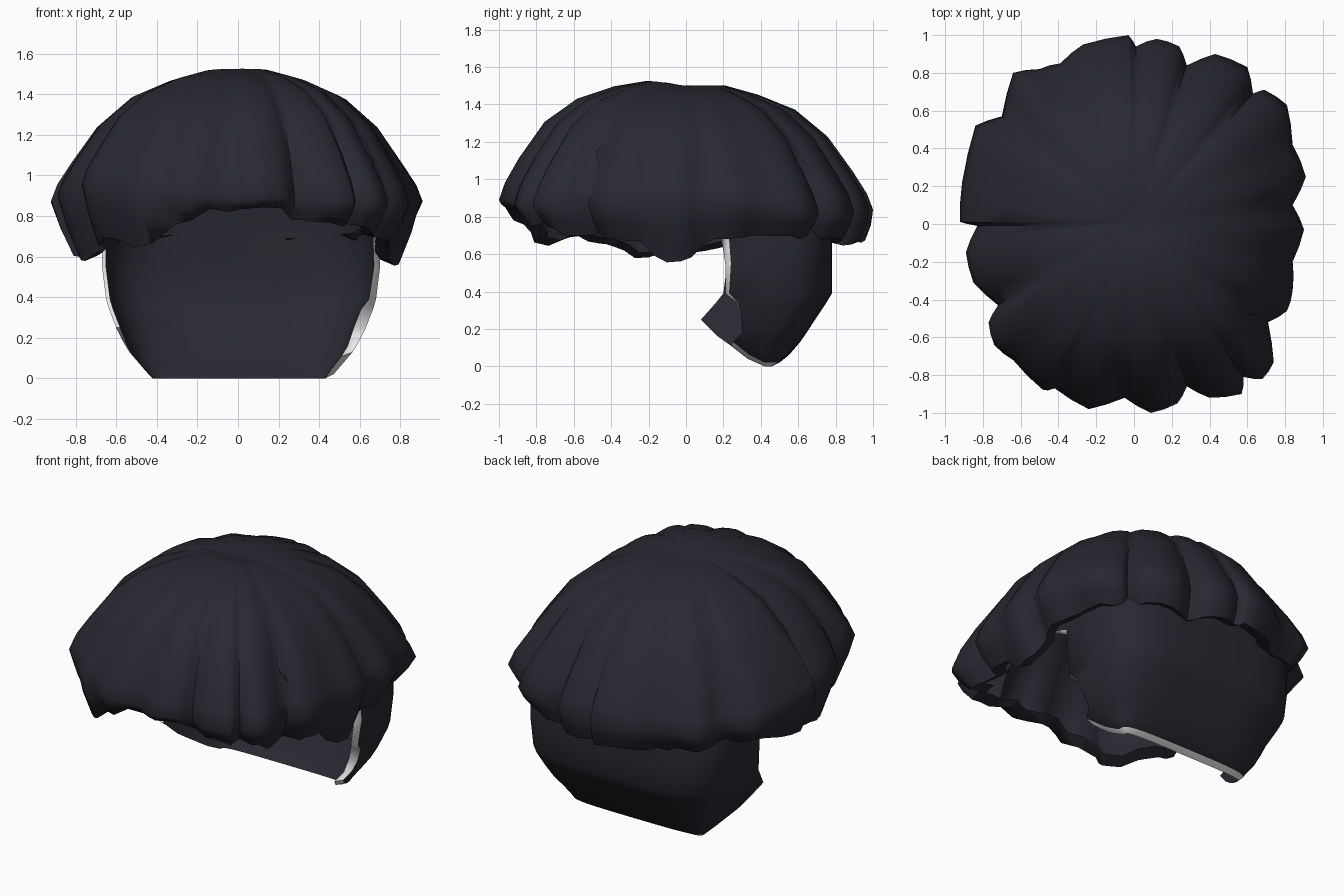
import bpy, bmesh, math, random

if "Cube" in bpy.data.objects:
    bpy.data.objects.remove(bpy.data.objects["Cube"])
random.seed(4)


def material(name, rgb):
    m = bpy.data.materials.new(name)
    m.diffuse_color = (*rgb, 1)
    m.use_nodes = True
    m.node_tree.nodes["Principled BSDF"].inputs["Base Color"].default_value = m.diffuse_color
    return m


hair = material("charcoal hair", (0.021, 0.022, 0.031))
edge = material("white edge", (0.8, 0.8, 0.8))


def loft(name, rows, crown=None, rim_columns=(), rim_top=0, close_bottom=False):
    """Skin closed rings of points into a smooth-shaded object."""
    bm = bmesh.new()
    grid = [[bm.verts.new(p) for p in row] for row in rows]
    n = len(rows[0])
    for a, b in zip(grid, grid[1:]):
        for i in range(n):
            j = (i + 1) % n
            f = bm.faces.new((a[i], a[j], b[j], b[i]))
            pale = i in rim_columns and a[i].co.z < rim_top
            f.material_index = 1 if pale else 0
    if crown:
        top = bm.verts.new(crown)
        for i in range(n):
            bm.faces.new((top, grid[0][(i + 1) % n], grid[0][i]))
    if close_bottom:
        # cut edge between the outer and inner half of the last ring
        last = grid[-1]
        for i in range(n // 2 - 1):
            f = bm.faces.new((last[i], last[i + 1], last[n - 2 - i], last[n - 1 - i]))
            f.material_index = 1
    bmesh.ops.recalc_face_normals(bm, faces=bm.faces)
    me = bpy.data.meshes.new(name)
    bm.to_mesh(me)
    bm.free()
    ob = bpy.data.objects.new(name, me)
    bpy.context.collection.objects.link(ob)
    me.materials.append(hair)
    me.materials.append(edge)
    bpy.ops.object.select_all(action='DESELECT')
    ob.select_set(True)
    bpy.context.view_layer.objects.active = ob
    bpy.ops.object.shade_smooth_by_angle(angle=math.radians(65))
    return ob


def lookup(table, x):
    """Piecewise linear interpolation."""
    for (x0, y0), (x1, y1) in zip(table, table[1:]):
        if x <= x1:
            return y0 + (y1 - y0) * (x - x0) / (x1 - x0)
    return table[-1][1]


# Ragged plan outline of the hair cap, counter-clockwise from the right
outline = [(.90, -.03), (.84, .10), (.91, .25), (.84, .42), (.81, .63), (.69, .71),
           (.63, .69), (.60, .83), (.43, .90), (.28, .84), (.24, .94), (.12, .98),
           (.01, .94), (-.03, 1.0), (-.27, .95), (-.39, .85), (-.50, .82), (-.64, .80),
           (-.70, .57), (-.84, .52), (-.91, .22), (-.92, .01), (-.83, -.01),
           (-.89, -.15), (-.85, -.31), (-.72, -.43), (-.77, -.52), (-.74, -.64),
           (-.64, -.72), (-.48, -.88), (-.42, -.87), (-.24, -.98), (-.05, -.92),
           (.09, -1.0), (.23, -.95), (.28, -.86), (.40, -.92), (.57, -.90), (.58, -.81),
           (.68, -.82), (.74, -.73), (.71, -.52), (.81, -.46), (.84, -.35), (.84, -.20)]
# Split each outline edge with a slightly bulged midpoint
fine = []
for (x0, y0), (x1, y1) in zip(outline, outline[1:] + outline[:1]):
    fine += [(x0, y0), ((x0 + x1) / 2 * 1.006, (y0 + y1) / 2 * 1.006)]

# Height of the hanging edge by direction in degrees
rim_height = [(0, .57), (4, .61), (10, .69), (55, .69), (70, .65), (90, .67), (120, .68),
              (150, .69), (165, .64), (180, .60), (200, .59), (212, .65), (225, .70),
              (234, .65), (242, .66), (247, .74), (255, .77), (261, .84), (264, .79),
              (272, .85), (282, .85), (287, .79), (293, .78), (302, .76), (310, .74),
              (316, .71), (330, .68), (343, .66), (349, .56), (360, .57)]
# Height of the widest ring by direction
wide_height = [(0, .88), (20, .87), (45, .82), (90, .84), (140, .79), (180, .88),
               (215, .96), (235, .93), (270, .88), (330, .86), (360, .88)]
# Dome profile: fraction of outline, height
dome = [(.10, 1.495), (.22, 1.50), (.40, 1.45), (.60, 1.37), (.77, 1.23), (.90, 1.05), (.97, .94)]

# Hair cap: dome rings, widest ring, then the edge curling under
rows = [[] for _ in range(len(dome) + 4)]
for x, y in fine:
    a = math.atan2(y, x)
    deg = math.degrees(a) % 360
    r = math.hypot(x, y)
    base = 1 / math.hypot(math.cos(a) / .88, math.sin(a) / .96)
    lobe = r - base
    rim = lookup(rim_height, deg) + random.uniform(-.012, .012)
    wide = max(lookup(wide_height, deg), rim + .05)
    front = max(0, -math.sin(a))
    for k, (f, z) in enumerate(dome):
        rr = f * (base + lobe * f ** 2)
        rise = (.5 * lobe * f + .65 * front * f * f) * f * (1 - f)
        rows[k].append((rr * math.cos(a), rr * math.sin(a),
                        z + rise + (wide - .86) * f ** 6 + .02 * front * (f < .5)))
    tuck = .96 - .08 * abs(math.cos(a))
    for k, (f, z) in enumerate([(1, wide), (.5 + tuck / 2 + .01, (wide + rim) / 2),
                                (tuck, rim), (tuck - .08, rim + .03)]):
        rows[len(dome) + k].append((x * f, y * f, z))
loft("hair_cap", rows, crown=(0, 0, 1.49))

# Nape shell running up under the cap:
# height, half width, back y, left front y, right front y, inner lead, right thickness
nape = [(1.30, .48, .50, -.35, -.35, 0, .03), (1.15, .62, .66, -.48, -.48, 0, .03),
        (.98, .69, .75, -.45, -.45, 0, .03), (.82, .69, .78, -.15, -.15, 0, .03),
        (.73, .685, .78, .10, .10, .02, .03), (.68, .685, .78, .22, .23, .04, .035),
        (.55, .685, .78, .22, .24, .03, .03), (.39, .665, .78, .20, .23, .02, .035),
        (.34, .65, .75, .16, .28, .01, .06), (.25, .615, .69, .08, .30, 0, .06),
        (.18, .58, .645, .17, .30, .01, .055), (.13, .55, .61, .24, .25, .01, .055),
        (.06, .49, .55, .34, .34, .01, .05), (.02, .455, .50, .42, .42, 0, .04)]


def arc(z, left_w, right_w, back, left, right):
    pts = []
    for i in range(21):
        t = math.radians(-90 + 9 * i)
        s, c = math.sin(t), max(0, math.cos(t))
        y0, w = (left, left_w) if s < 0 else (right, right_w)
        x = math.copysign(abs(s) ** .52, s) * w
        pts.append((x + .015, y0 + (back - y0) * c ** .46, z))
    return pts


rows = []
for z, w, back, left, right, lead, thick in nape:
    drop = .02 if z < .2 else 0
    outer = arc(z, w, w, back, left, right)
    inner = arc(z - drop, w - .02, w - thick, back - .04, left, right - lead)
    rows.append(outer + inner[::-1])
loft("nape_shell", rows, rim_columns=(20, 41), rim_top=.75, close_bottom=True)
